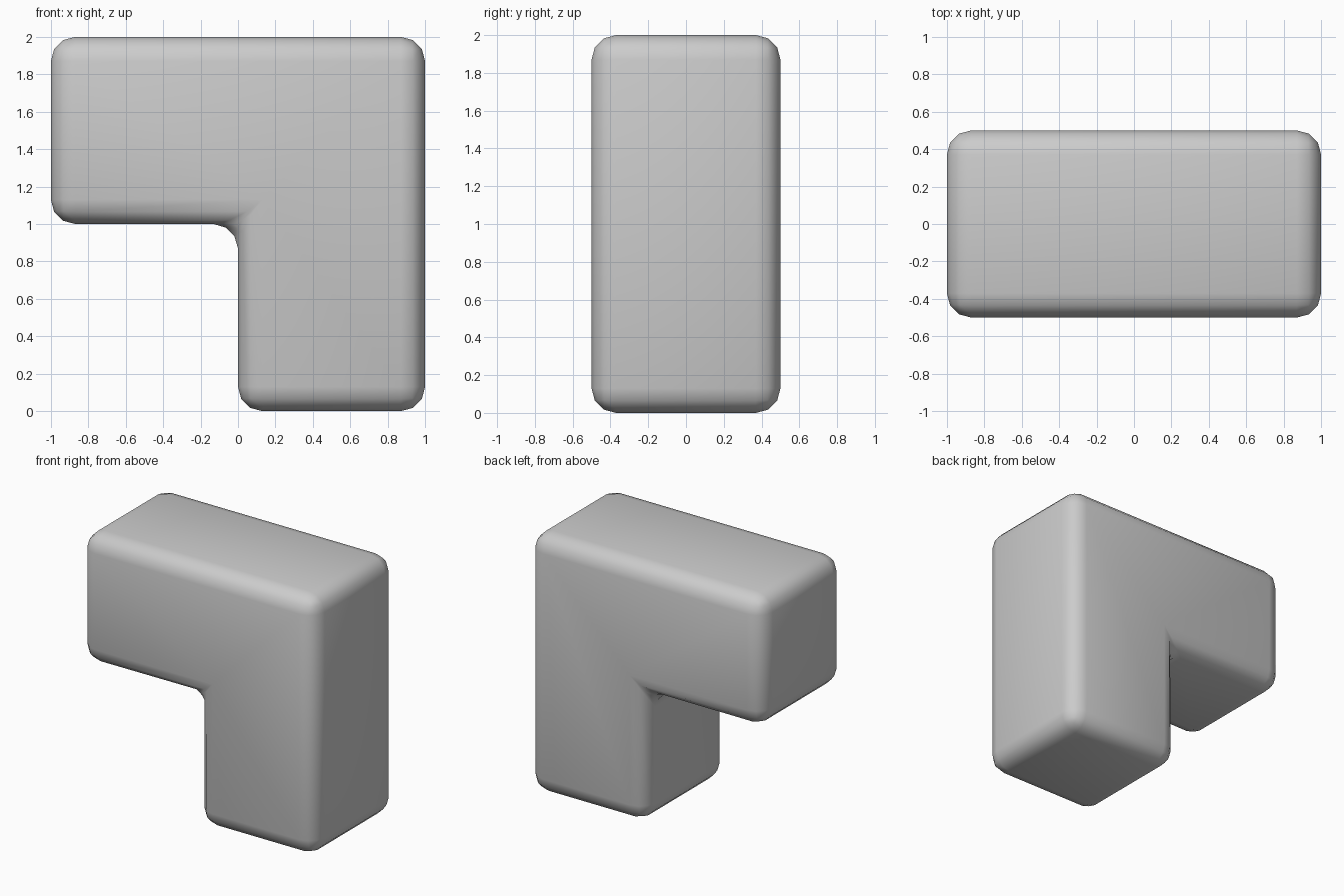
import bpy, bmesh

if "Cube" in bpy.data.objects:
    bpy.data.objects.remove(bpy.data.objects["Cube"])

# L-shaped profile in the XZ plane, extruded along Y
profile = [(-1, 1), (0, 1), (0, 0), (1, 0), (1, 2), (-1, 2)]
bm = bmesh.new()
face = bm.faces.new([bm.verts.new((x, -0.5, z)) for x, z in profile])
ext = bmesh.ops.extrude_face_region(bm, geom=[face], use_keep_orig=True)
new_verts = [g for g in ext["geom"] if isinstance(g, bmesh.types.BMVert)]
bmesh.ops.translate(bm, verts=new_verts, vec=(0, 1, 0))
bmesh.ops.recalc_face_normals(bm, faces=bm.faces)

mesh = bpy.data.meshes.new("rounded_l_block")
bm.to_mesh(mesh)
bm.free()
block = bpy.data.objects.new("rounded_l_block", mesh)
bpy.context.collection.objects.link(block)

# Rounded edges, including the inner corner
bevel = block.modifiers.new("rounded_edges", "BEVEL")
bevel.width = 0.13
bevel.segments = 3
bevel.limit_method = "ANGLE"

# Smooth shading
bpy.context.view_layer.objects.active = block
block.select_set(True)
bpy.ops.object.shade_smooth()
